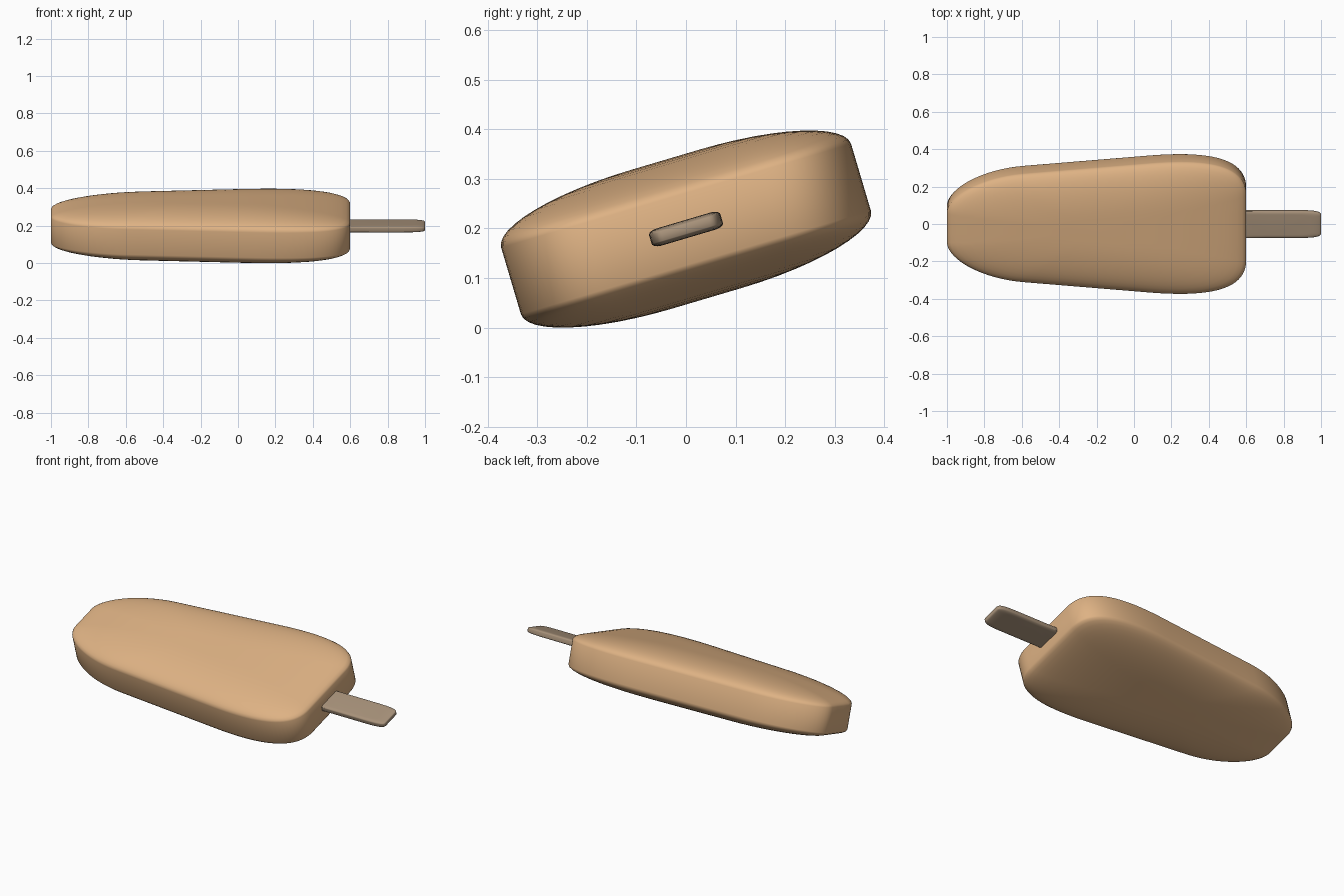
import bpy, bmesh, math
from mathutils import Matrix

if "Cube" in bpy.data.objects:
    bpy.data.objects.remove(bpy.data.objects["Cube"])

TILT = math.radians(16.5)


def material(name, rgb):
    m = bpy.data.materials.new(name)
    m.diffuse_color = (*rgb, 1)
    m.use_nodes = True
    m.node_tree.nodes["Principled BSDF"].inputs["Base Color"].default_value = m.diffuse_color
    return m


def bezier(p0, p1, p2, p3, n):
    pts = []
    for i in range(n + 1):
        t = i / n
        u = 1 - t
        pts.append(tuple(u**3 * a + 3*u*u*t * b + 3*u*t*t * c + t**3 * d
                         for a, b, c, d in zip(p0, p1, p2, p3)))
    return pts


def line(a, b, n):
    return [(a[0] + (b[0]-a[0]) * i / n, a[1] + (b[1]-a[1]) * i / n) for i in range(1, n)]


def pillow_slab(name, half_outline, cx, wall, half, flat, mat, steps=12):
    """Outline mirrored in y, straight wall, elliptical doming towards both flat faces."""
    outline = half_outline + [(x, -y) for x, y in reversed(half_outline)]
    top = []
    for i in range(steps + 1):
        a = math.pi / 2 * i / steps
        top.append((flat + (1 - flat) * math.cos(a), wall + (half - wall) * math.sin(a)))
    levels = [(s, -w) for s, w in reversed(top)] + top
    bm = bmesh.new()
    rings = [[bm.verts.new((cx + (x - cx) * s, y * s, w)) for x, y in outline]
             for s, w in levels]
    n = len(outline)
    for r, q in zip(rings, rings[1:]):
        for i in range(n):
            j = (i + 1) % n
            bm.faces.new((r[i], r[j], q[j], q[i]))
    bm.faces.new(rings[0])
    bm.faces.new(rings[-1])
    bmesh.ops.recalc_face_normals(bm, faces=bm.faces)
    bmesh.ops.transform(bm, matrix=Matrix.Rotation(TILT, 4, 'X'), verts=bm.verts)
    me = bpy.data.meshes.new(name)
    bm.to_mesh(me)
    bm.free()
    me.materials.append(mat)
    ob = bpy.data.objects.new(name, me)
    bpy.context.collection.objects.link(ob)
    bpy.context.view_layer.objects.active = ob
    ob.select_set(True)
    bpy.ops.object.shade_smooth_by_angle(angle=math.radians(40))
    ob.select_set(False)
    return ob


# Ice bar: tapered outline with rounded corners and flat ends
tip = bezier((-1, .08), (-1, .17), (-.83, .28), (-.6, .302), 18)
base = bezier((.1, .362), (.4, .385), (.6, .35), (.6, .18), 22)
bar_outline = [(-1, .03)] + tip + line(tip[-1], base[0], 10) + base + [(.6, .09), (.6, .03)]
bar = pillow_slab("ice_bar", bar_outline, -.2, .07, .146, .2,
                  material("caramel", (.73, .445, .23)))

# Stick: thin strip with a softly rounded end
end = bezier((.88, .075), (.96, .075), (1, .07), (1, .05), 8)
stick_outline = [(.55, .025), (.55, .075), (.7, .075)] + end + [(1, .02)]
stick = pillow_slab("stick", stick_outline, .775, .009, .018, .75,
                    material("stick_wood", (.39, .287, .195)), 6)

# Rest the bar on the ground
lift = -min(v.co.z for v in bar.data.vertices)
for ob in (bar, stick):
    ob.location.z = lift
